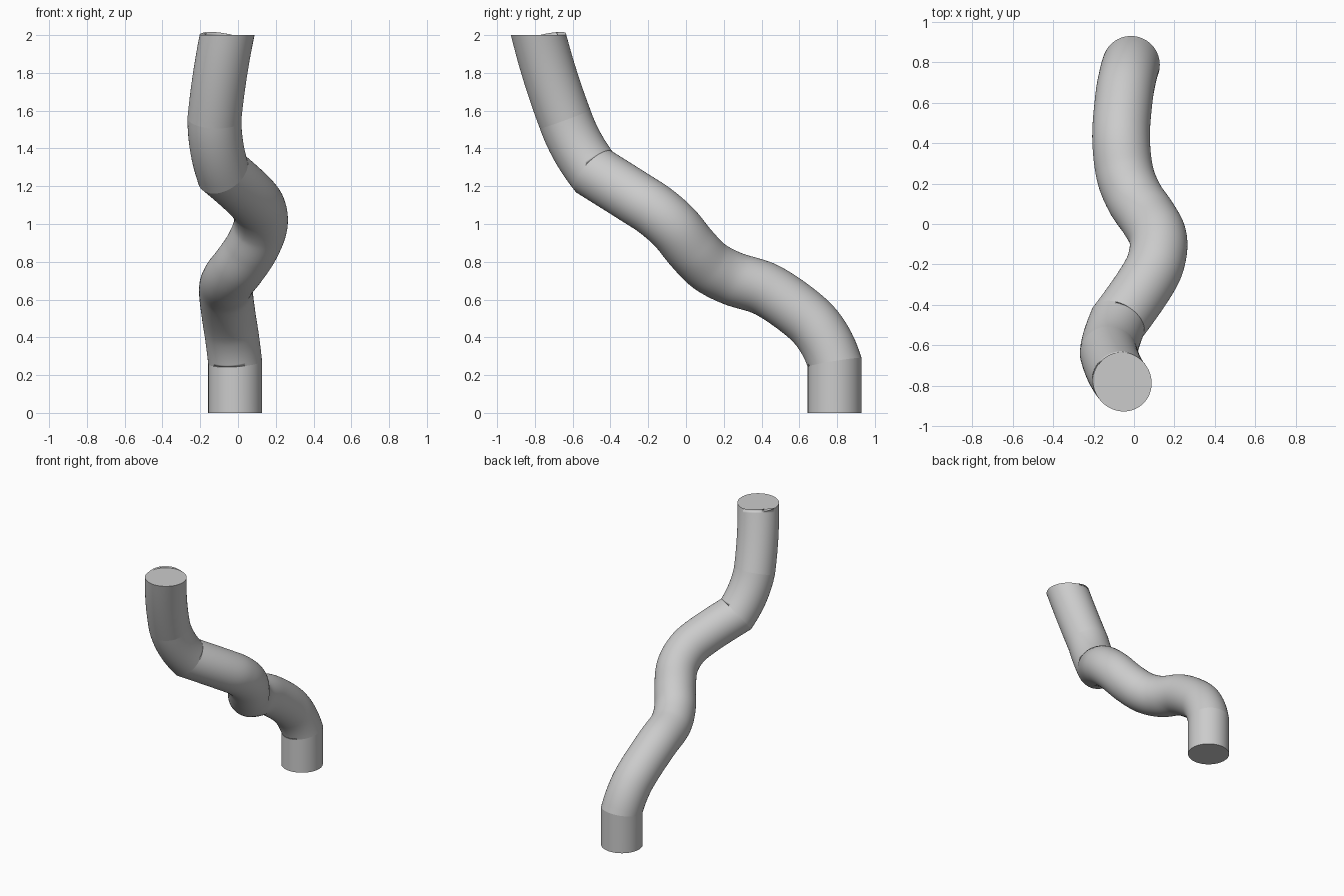
import bpy
import bmesh
import math
from mathutils import Vector

RADIUS = 0.1425
SIDES = 64
STEPS = 8

# Remove the default object
cube = bpy.data.objects.get("Cube")
if cube:
    bpy.data.objects.remove(cube, do_unlink=True)

# Centre line: smooth stretches that meet at mitred joints
STRETCHES = [
    [(-.015, .787, 0), (-.015, .787, .267)],
    [(-.015, .787, .267), (-.033, .72, .41), (-.05, .62, .52), (-.064, .43, .65),
     (-.045, .25, .71), (.005, .125, .775), (.07, .03, .87), (.117, -.06, .98),
     (.115, -.16, 1.068), (.07, -.27, 1.14), (-.08, -.485, 1.275)],
    [(-.08, -.485, 1.275), (-.113, -.575, 1.41), (-.125, -.64, 1.555)],
    [(-.125, -.64, 1.555), (-.097, -.718, 1.78), (-.058, -.78, 2)],
]


def smooth_path(points):
    """Sample a Catmull-Rom spline through the points."""
    pts = [Vector(p) for p in points]
    if len(pts) == 2:
        return pts
    # Ghost end points carry the curvature of the stretch to its ends
    first = pts[0] * 3 - pts[1] * 3 + pts[2]
    last = pts[-1] * 3 - pts[-2] * 3 + pts[-3]
    ext = [first] + pts + [last]
    out = []
    for a, b, c, d in zip(ext, ext[1:], ext[2:], ext[3:]):
        for i in range(STEPS):
            t = i / STEPS
            out.append(b + (c - a) * (t / 2) + (a * 2 - b * 5 + c * 4 - d) * (t * t / 2)
                       + (b * 3 - a - c * 3 + d) * (t ** 3 / 2))
    return out + [pts[-1]]


path, joints = [], set()
for stretch in STRETCHES:
    samples = smooth_path(stretch)
    path += samples if not path else samples[1:]
    joints.add(len(path) - 1)

# Sweep a circle along the path, mitring every ring on the bisecting plane
bm = bmesh.new()
up = Vector((0, 0, 1))
angles = [2 * math.pi * i / SIDES for i in range(SIDES)]
ring = [bm.verts.new(path[0] + Vector((math.cos(a), math.sin(a), 0)) * RADIUS) for a in angles]
bm.faces.new(ring[::-1])
sharp_rings = [ring]
for k in range(1, len(path)):
    along = (path[k] - path[k - 1]).normalized()
    normal = up
    if k < len(path) - 1:
        normal = along + (path[k + 1] - path[k]).normalized()
    new_ring = [bm.verts.new(v.co + along * ((path[k] - v.co).dot(normal) / along.dot(normal)))
                for v in ring]
    for i in range(SIDES):
        j = (i + 1) % SIDES
        bm.faces.new((ring[i], ring[j], new_ring[j], new_ring[i]))
    ring = new_ring
    if k in joints:
        sharp_rings.append(ring)
bm.faces.new(ring)

# Smooth sides with crisp joints and ends
for face in bm.faces:
    face.smooth = len(face.verts) == 4
for loop in sharp_rings:
    for i in range(SIDES):
        bm.edges.get((loop[i - 1], loop[i])).smooth = False

mesh = bpy.data.meshes.new("bent_tube")
bm.to_mesh(mesh)
bm.free()
tube = bpy.data.objects.new("bent_tube", mesh)
bpy.context.collection.objects.link(tube)

# Plain grey
grey = bpy.data.materials.new("plain_grey")
grey.use_nodes = True
colour = (0.6, 0.6, 0.6, 1)
grey.diffuse_color = colour
grey.node_tree.nodes["Principled BSDF"].inputs["Base Color"].default_value = colour
mesh.materials.append(grey)
